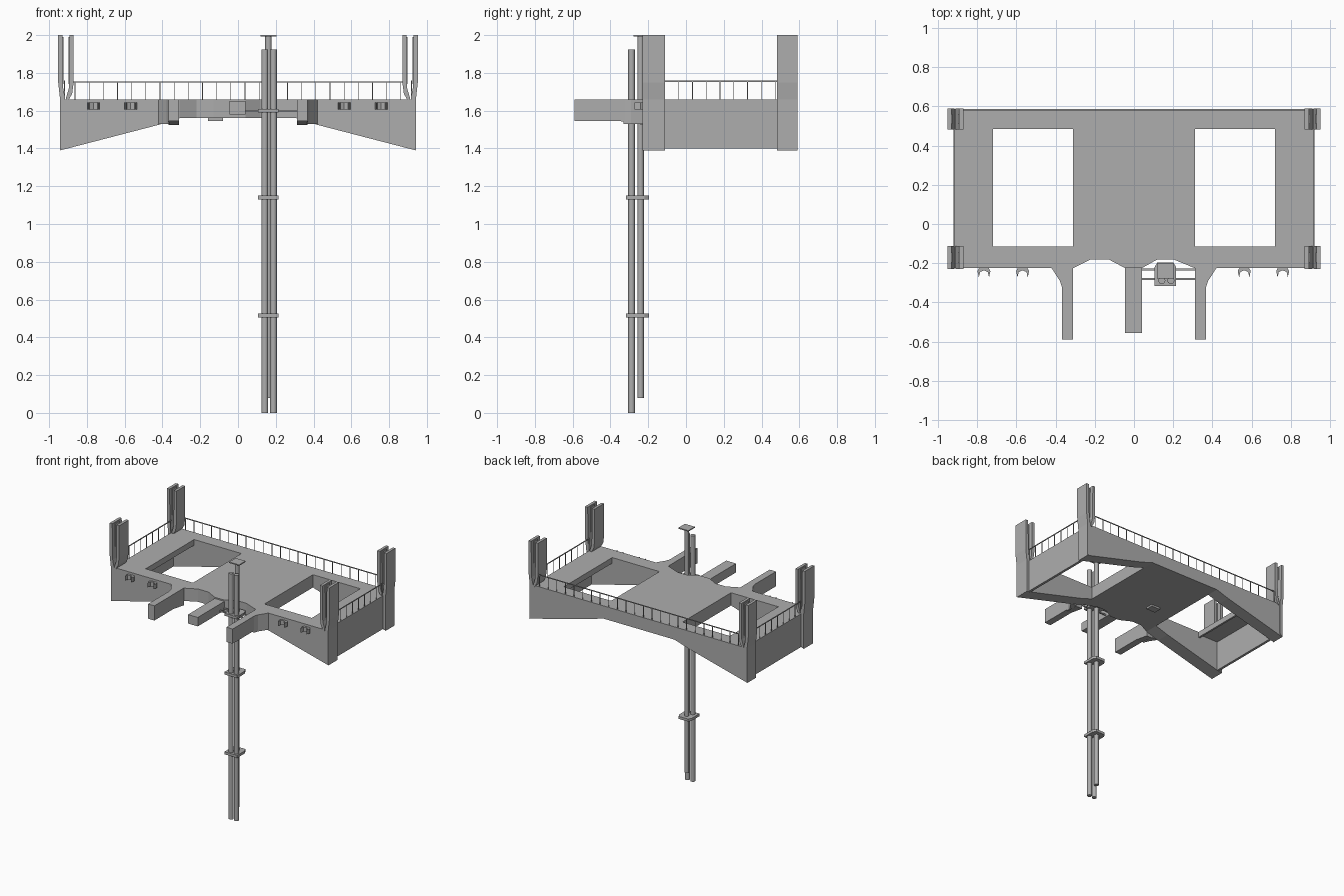
import bpy, bmesh
from mathutils import Vector

if "Cube" in bpy.data.objects:
    bpy.data.objects.remove(bpy.data.objects["Cube"], do_unlink=True)

COLOR = (0.42, 0.42, 0.42, 1)
steel = bpy.data.materials.new("grey steel")
steel.use_nodes = True
steel.diffuse_color = COLOR
steel.node_tree.nodes["Principled BSDF"].inputs["Base Color"].default_value = COLOR


def finish(name, bm):
    bmesh.ops.recalc_face_normals(bm, faces=bm.faces)
    mesh = bpy.data.meshes.new(name)
    bm.to_mesh(mesh)
    bm.free()
    mesh.materials.append(steel)
    obj = bpy.data.objects.new(name, mesh)
    bpy.context.collection.objects.link(obj)
    return obj


def prism(name, points, axis, lo, hi):
    """Extrude a 2D outline along the given axis from lo to hi."""
    place = {"x": lambda a, b, t: (t, a, b),
             "y": lambda a, b, t: (a, t, b),
             "z": lambda a, b, t: (a, b, t)}[axis]
    bm = bmesh.new()
    face = bm.faces.new([bm.verts.new(place(a, b, lo)) for a, b in points])
    ext = bmesh.ops.extrude_face_region(bm, geom=[face])
    move = Vector(place(0, 0, hi - lo))
    bmesh.ops.translate(bm, vec=move,
                        verts=[v for v in ext["geom"] if isinstance(v, bmesh.types.BMVert)])
    return finish(name, bm)


def box(name, x0, x1, y0, y1, z0, z1):
    return prism(name, [(x0, y0), (x1, y0), (x1, y1), (x0, y1)], "z", z0, z1)


def tube(name, x, y, z0, z1, r):
    bm = bmesh.new()
    bmesh.ops.create_cone(bm, cap_ends=True, segments=16, radius1=r, radius2=r, depth=z1 - z0)
    bmesh.ops.translate(bm, verts=bm.verts, vec=(x, y, (z0 + z1) / 2))
    obj = finish(name, bm)
    for p in obj.data.polygons:
        p.use_smooth = abs(p.normal.z) < 0.5
    return obj


def flip(points, s):
    return [(a * s, b) for a, b in points]


TOP = 1.66
FRONT, FRONT_IN, BACK_IN, BACK = -0.225, -0.115, 0.485, 0.585

# Central deck with scalloped front edge
prism("central_deck", [(-0.31, BACK), (-0.31, FRONT), (-0.22, -0.18), (-0.13, -0.18),
                       (-0.045, FRONT), (0.04, FRONT), (0.12, -0.18), (0.2, -0.18),
                       (0.31, FRONT), (0.31, BACK)], "z", 1.56, TOP)
box("centre_prong", -0.045, 0.04, -0.555, FRONT, 1.58, 1.65)
box("underside_box", -0.16, -0.08, 0.05, 0.11, 1.545, 1.56)

wing = [(0.31, 1.56), (0.31, TOP), (0.94, TOP), (0.94, 1.39), (0.42, 1.525)]
prong = [(-0.59, TOP), (-0.59, 1.545), (-0.35, 1.545), (FRONT, 1.525), (FRONT, TOP)]
gusset = [(0.365, -0.33), (0.378, -0.29), (0.42, FRONT), (0.36, FRONT)]
outer_fork = [(0.93, 2.0), (0.952, 2.0), (0.952, 1.75), (0.942, 1.66), (0.942, 1.39),
              (0.915, 1.41), (0.915, 1.67), (0.926, 1.72)]
inner_fork = [(0.87, 2.0), (0.892, 2.0), (0.895, 1.72), (0.91, 1.67), (0.91, 1.65),
              (0.9, 1.65), (0.878, 1.69), (0.87, 1.75)]

for s, side in ((1, "left"), (-1, "right")):
    # Tapered girders and their forked corner posts
    for row, y0, y1 in (("front", FRONT, FRONT_IN), ("back", BACK_IN, BACK)):
        prism(f"{side}_{row}_girder", flip(wing, s), "y", y0, y1)
        prism(f"{side}_{row}_outer_post", flip(outer_fork, s), "y", y0 - 0.004, y1 + 0.004)
        prism(f"{side}_{row}_inner_post", flip(inner_fork, s), "y", y0 - 0.004, y1 + 0.004)
        # Raised ribs on the faces of the posts
        for n, x in (("outer", 0.928), ("inner", 0.894)):
            ym = (y0 + y1) / 2
            box(f"{side}_{row}_{n}_rib", s * x - 0.004, s * x + 0.004,
                ym - 0.025, ym + 0.025, 1.74, 1.99)

    # Front prongs
    xs = sorted((s * 0.312, s * 0.367))
    prism(f"{side}_prong", prong, "x", *xs)
    prism(f"{side}_prong_gusset", flip(gusset, s), "z", 1.53, TOP)

    # End walkway, outer wall and inner lip
    xs = sorted((s * 0.72, s * 0.92))
    box(f"{side}_end_deck", *xs, FRONT_IN, BACK_IN, 1.64, TOP)
    xs = sorted((s * 0.9, s * 0.92))
    box(f"{side}_end_wall", *xs, FRONT_IN, BACK_IN, 1.4, TOP)
    xs = sorted((s * 0.72, s * 0.735))
    box(f"{side}_end_lip", *xs, FRONT_IN, BACK_IN, 1.615, TOP)

    # End railing
    x = s * 0.918
    box(f"{side}_handrail", x - 0.003, x + 0.003, FRONT_IN, BACK_IN, 1.753, 1.759)
    for i in range(9):
        y = -0.112 + i * 0.073
        box(f"{side}_rail_post", x - 0.002, x + 0.002, y - 0.002, y + 0.002, TOP, 1.755)

# Back railing
box("back_handrail", -0.87, 0.87, 0.579, 0.585, 1.749, 1.755)
for i in range(24):
    x = -0.863 + i * 0.075
    box("back_rail_post", x - 0.002, x + 0.002, 0.58, 0.584, TOP, 1.75)

# Mooring brackets on the front face
for c in (-0.765, -0.568, 0.562, 0.758):
    prism("bracket", [(c - 0.025, FRONT), (c - 0.033, -0.24), (c - 0.026, -0.272),
                      (c - 0.02, -0.245), (c, -0.236), (c + 0.02, -0.245),
                      (c + 0.026, -0.272), (c + 0.033, -0.24), (c + 0.025, FRONT)],
          "z", 1.607, 1.642)

# Vertical pipes, collars and cap
tube("left_pipe", 0.188, -0.288, 0, 1.925, 0.018)
tube("right_pipe", 0.142, -0.288, 0, 1.925, 0.018)
tube("back_pipe", 0.161, -0.24, 0.08, 1.995, 0.017)
box("pipe_cap", 0.118, 0.204, -0.278, -0.198, 1.992, 2.0)
for z in (0.515, 1.14, 1.6):
    prism("pipe_collar", [(0.105, -0.317), (0.215, -0.317), (0.215, -0.22),
                          (0.2, -0.195), (0.12, -0.195), (0.105, -0.22)],
          "z", z - 0.01, z + 0.01)

# Bars holding the collar between the prongs
for y in (-0.233, -0.281):
    box("collar_bar", 0.04, 0.312, y - 0.005, y + 0.005, 1.592, 1.602)
